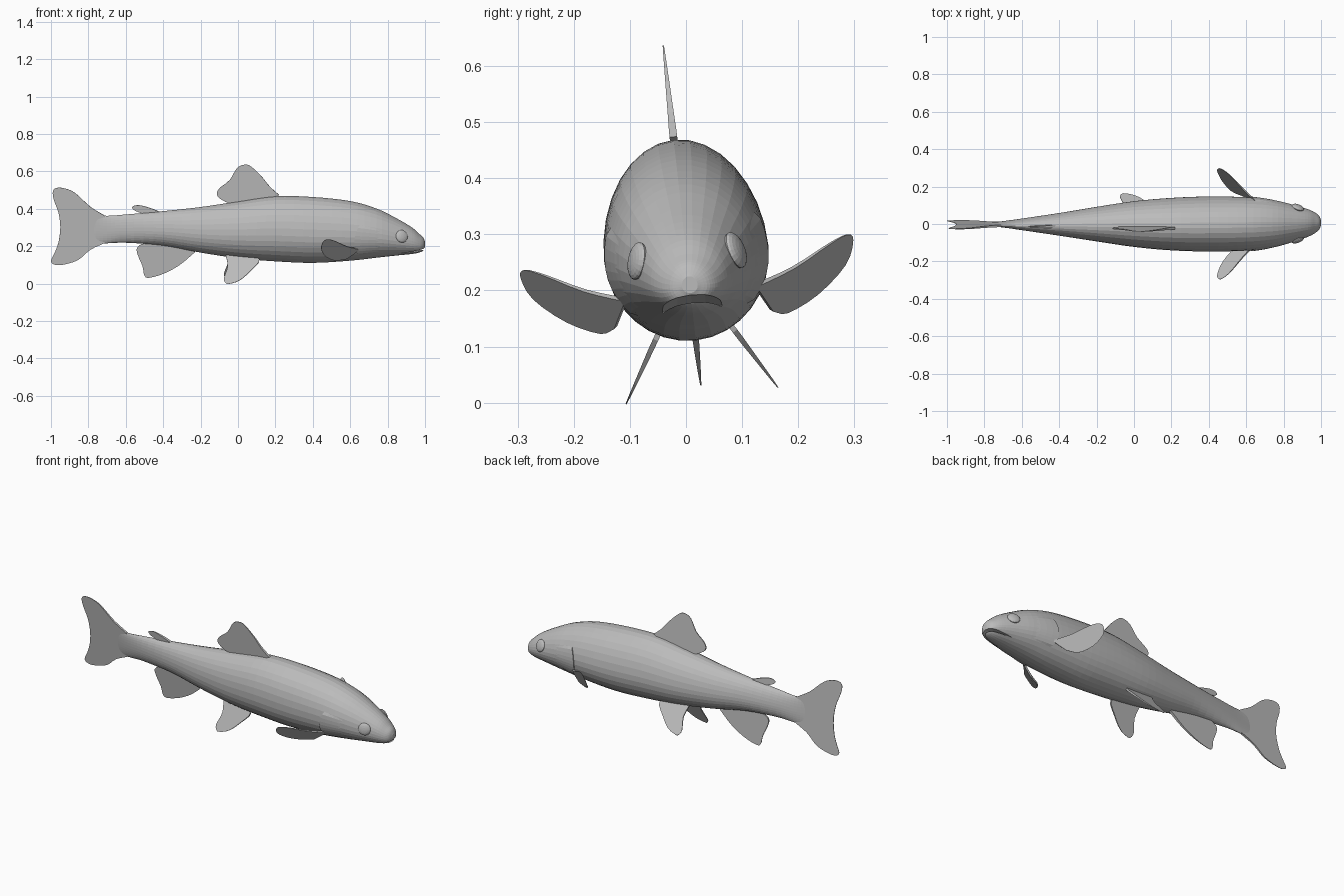
import bpy, bmesh
from math import sin, cos, pi, radians
from mathutils import Vector, Matrix

cube = bpy.data.objects.get("Cube")
if cube:
    bpy.data.objects.remove(cube, do_unlink=True)

grey = bpy.data.materials.new("plain grey")
grey.use_nodes = True
grey.diffuse_color = (0.5, 0.5, 0.5, 1)
grey.node_tree.nodes["Principled BSDF"].inputs["Base Color"].default_value = (0.5, 0.5, 0.5, 1)
parts = []


def make_part(name, verts, faces):
    """Mesh object with outward normals."""
    mesh = bpy.data.meshes.new(name)
    mesh.from_pydata([tuple(v) for v in verts], [], faces)
    bm = bmesh.new()
    bm.from_mesh(mesh)
    bmesh.ops.recalc_face_normals(bm, faces=bm.faces)
    bm.to_mesh(mesh)
    bm.free()
    mesh.materials.append(grey)
    ob = bpy.data.objects.new(name, mesh)
    bpy.context.collection.objects.link(ob)
    parts.append(ob)
    return ob


def smooth_path(points, steps):
    """Catmull-Rom curve through the points."""
    pts = [Vector(p) for p in points]
    pts = [2 * pts[0] - pts[1]] + pts + [2 * pts[-1] - pts[-2]]
    out = []
    for a, b, c, d in zip(pts, pts[1:], pts[2:], pts[3:]):
        for i in range(steps):
            t = i / steps
            out.append(b + (c - a) * t / 2 + (a * 2 - b * 5 + c * 4 - d) * t * t / 2
                       + (b * 3 - a - c * 3 + d) * t ** 3 / 2)
    return out + [pts[-2]]


# Body stations: x, top, bottom, half width
stations = smooth_path([
    (-.78, .37, .215, .004), (-.7, .363, .215, .015), (-.6, .37, .218, .03),
    (-.4, .388, .203, .06), (-.2, .41, .165, .092), (0, .44, .135, .122),
    (.2, .468, .118, .14), (.4, .464, .11, .147), (.6, .442, .122, .143),
    (.74, .402, .138, .128), (.85, .348, .15, .1), (.93, .3, .158, .074),
    (.97, .265, .166, .054), (.99, .246, .176, .036), (1, .225, .195, .014)], 4)
SIDES = 32


def section_point(st, angle):
    x, top, low, half = st
    mid = low + .44 * (top - low)
    rise = (top - mid) if sin(angle) > 0 else (mid - low)
    return Vector((x, half * cos(angle), mid + rise * sin(angle)))


def surface(x, angle):
    """Point on the flank at a given length."""
    for a, b in zip(stations, stations[1:]):
        if a[0] <= x <= b[0]:
            return section_point(a.lerp(b, (x - a[0]) / (b[0] - a[0])), angle)


def loft(rows, closed):
    """Quads between consecutive rows of equal length."""
    n = len(rows[0])
    return [(r * n + i, r * n + (i + 1) % n, (r + 1) * n + (i + 1) % n, (r + 1) * n + i)
            for r in range(len(rows) - 1) for i in range(n if closed else n - 1)]


rows = [[section_point(s, 2 * pi * i / SIDES) for i in range(SIDES)] for s in stations]
caps = [tuple(range(SIDES)), tuple(range((len(rows) - 1) * SIDES, len(rows) * SIDES))]
body = make_part("body", sum(rows, []), loft(rows, True) + caps)

# Mouth: a thin arched wedge cut out of the snout
cut_rows = []
for x, mid, gap in ((.87, .172, .001), (1.05, .19, .009)):
    ys = [.15 * (i / 6 - 1) for i in range(13)]
    arch = [(x, y, mid - 2.2 * y * y) for y in ys]
    cut_rows.append([Vector(p) + Vector((0, 0, gap)) for p in arch]
                    + [Vector(p) - Vector((0, 0, gap)) for p in reversed(arch)])
n = len(cut_rows[0])
cutter = make_part("mouth_cutter", sum(cut_rows, []),
                   loft(cut_rows, True) + [tuple(range(n)), tuple(range(n, 2 * n))])
cutter.hide_render = True
mod = body.modifiers.new("mouth", "BOOLEAN")
mod.operation = "DIFFERENCE"
mod.solver = "EXACT"
mod.object = cutter
bpy.context.view_layer.objects.active = body
bpy.ops.object.modifier_apply(modifier=mod.name)
parts.remove(cutter)
bpy.data.objects.remove(cutter, do_unlink=True)


def fin(name, outline, root, tip, thick=.006):
    """Thin blade, thick at the root and fine at the tip."""
    pts = smooth_path(outline, 3)
    normal = Vector()
    for a, b in zip(pts, pts[1:] + pts[:1]):
        normal += a.cross(b)
    normal.normalize()
    root, reach = Vector(root), Vector(tip) - Vector(root)
    front, back = [], []
    for p in pts:
        along = min(1, max(0, (p - root).dot(reach) / reach.length_squared))
        t = thick * (1 - along) + .0008
        front.append(p + normal * t)
        back.append(p - normal * t)
    k = len(pts)
    return make_part(name, front + back, loft([front, back], True)
                     + [tuple(range(k)), tuple(range(k, 2 * k))])


def upright(outline):
    return [(x, 0, z) for x, z in outline]


# Middle fins
fin("dorsal_fin", upright([
    (.22, .475), (.17, .52), (.13, .57), (.07, .628), (.035, .638), (-.005, .62),
    (-.045, .555), (-.1, .51), (-.113, .475), (-.08, .445), (-.02, .425), (.1, .42)]),
    (.1, 0, .44), (.02, 0, .64))
fin("adipose_fin", upright([
    (-.42, .385), (-.47, .405), (-.53, .42), (-.565, .412), (-.558, .395),
    (-.52, .378), (-.47, .365)]), (-.45, 0, .38), (-.57, 0, .41))
fin("anal_fin", upright([
    (-.23, .168), (-.31, .1), (-.39, .055), (-.47, .03), (-.5, .04), (-.51, .09),
    (-.535, .15), (-.54, .19), (-.5, .215), (-.4, .225), (-.27, .2)]),
    (-.38, 0, .2), (-.48, 0, .03))
fin("tail_fin", upright([
    (-.71, .362), (-.79, .412), (-.87, .485), (-.925, .51), (-.97, .513), (-.99, .495),
    (-.985, .45), (-.96, .38), (-.95, .3), (-.96, .22), (-.98, .165), (-1, .12),
    (-.98, .1), (-.935, .1), (-.855, .125), (-.79, .18), (-.71, .218)]),
    (-.75, 0, .29), (-.98, 0, .29), .005)

# Paired fins, gill covers and eyes
for side, word in ((1, "left"), (-1, "right")):
    pectoral = [
        (.65, .115, .195), (.58, .187, .22), (.52, .255, .255), (.48, .289, .268),
        (.455, .298, .257), (.445, .28, .215), (.47, .224, .168), (.52, .166, .142),
        (.58, .14, .148)]
    fin(word + "_pectoral_fin", [(x, side * y, z) for x, y, z in pectoral],
        (.63, side * .13, .18), (.46, side * .29, .25), .004)
    pelvic = [
        (-.065, .155), (-.055, .1), (-.075, .04), (-.065, .015), (-.045, .012),
        (.01, .03), (.07, .08), (.115, .135), (.03, .16)]
    fin(word + "_pelvic_fin", [(x, side * (.067 + .6 * (.126 - z)), z) for x, z in pelvic],
        (.02, side * .06, .14), (-.06, side * .135, .01), .004)

    # Gill cover: raised plate that fades into the cheek
    plate = []
    for i in range(6):
        s = max(0, i - 1) / 4
        lift = -.006 if i == 0 else .006 * (1 - s) - .001
        row = []
        for j in range(11):
            v = j / 5 - 1
            rear = .622 + .03 * v * v
            p = surface(rear + (.77 - rear) * s, -.2 + .62 * v)
            out = Vector((0, p.y, p.z - .27)).normalized()
            p += out * (lift if abs(v) < .95 else -.001)
            row.append((p.x, side * p.y, p.z))
        plate.append(row)
    make_part(word + "_gill_cover", sum(plate, []), loft(plate, False))

    # Eye: flattened ball seated on the head
    spot = surface(.876, .3)
    along = surface(.91, .3) - surface(.84, .3)
    around = surface(.876, .45) - surface(.876, .15)
    normal = along.cross(around).normalized()
    normal *= 1 if normal.y > 0 else -1
    normal.y *= side
    spot.y *= side
    bm = bmesh.new()
    bmesh.ops.create_uvsphere(bm, u_segments=20, v_segments=10, radius=1)
    turn = normal.to_track_quat("Z", "Y").to_matrix().to_4x4()
    bm.transform(Matrix.Translation(spot) @ turn @ Matrix.Diagonal((.034, .034, .013, 1)))
    mesh = bpy.data.meshes.new(word + "_eye")
    bm.to_mesh(mesh)
    bm.free()
    mesh.materials.append(grey)
    eye = bpy.data.objects.new(word + "_eye", mesh)
    bpy.context.collection.objects.link(eye)
    parts.append(eye)

# The whole fish rolls slightly to one side
pivot = Matrix.Translation((0, 0, .27))
roll = pivot @ Matrix.Rotation(radians(6.3), 4, "X") @ pivot.inverted()
for ob in parts:
    ob.data.transform(roll)
    ob.data.update()
